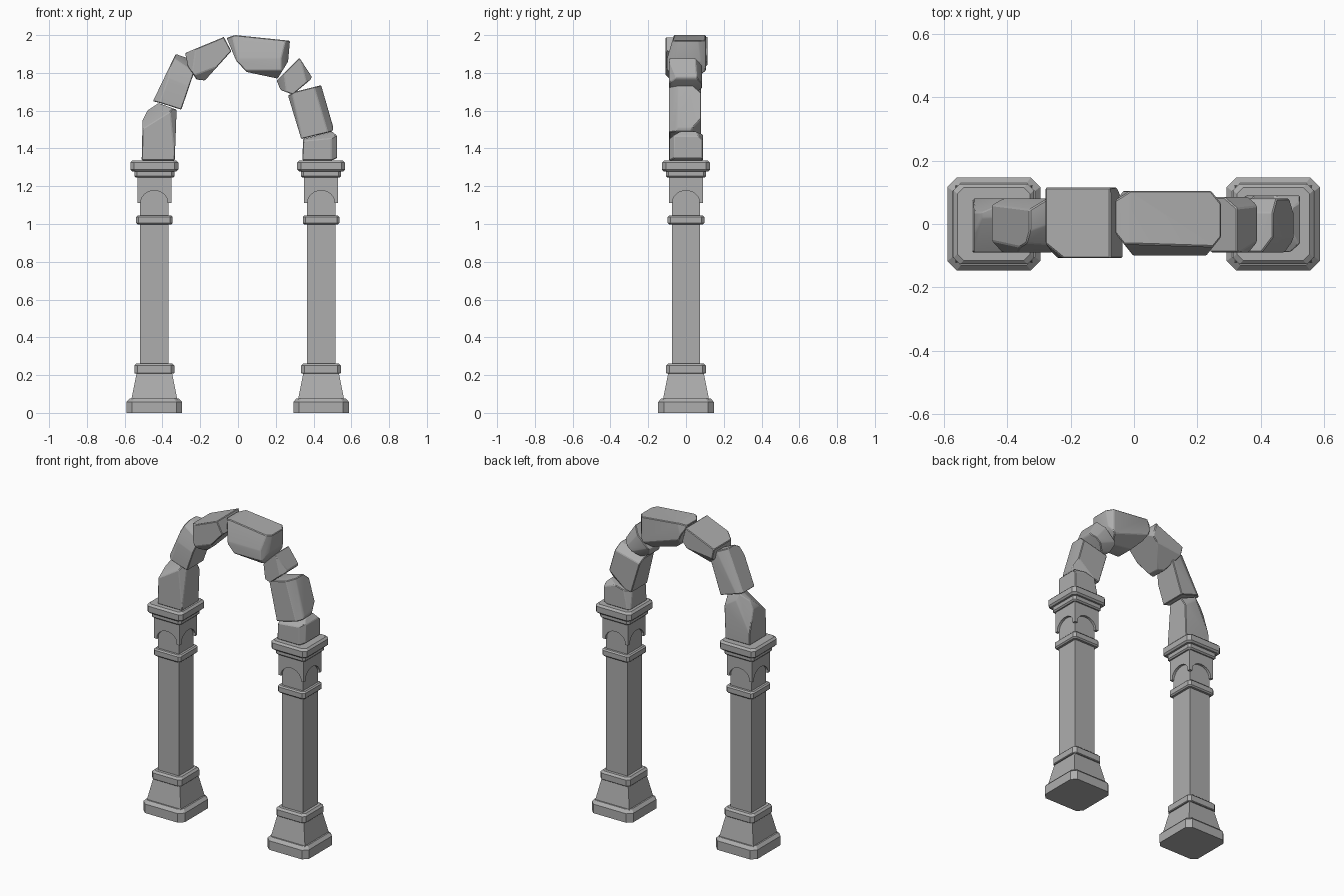
import bpy, bmesh
from math import pi, cos, sin
from mathutils import Vector, Matrix

cube = bpy.data.objects.get("Cube")
if cube:
    bpy.data.objects.remove(cube)

stone_grey = bpy.data.materials.new("stone_grey")
stone_grey.use_nodes = True
GREY = (0.42, 0.42, 0.42, 1)
stone_grey.diffuse_color = GREY
stone_grey.node_tree.nodes["Principled BSDF"].inputs["Base Color"].default_value = GREY


def finish(bm, name, smooth=False):
    bmesh.ops.recalc_face_normals(bm, faces=bm.faces)
    mesh = bpy.data.meshes.new(name)
    bm.to_mesh(mesh)
    bm.free()
    mesh.materials.append(stone_grey)
    obj = bpy.data.objects.new(name, mesh)
    bpy.context.collection.objects.link(obj)
    if smooth:
        bpy.ops.object.select_all(action='DESELECT')
        obj.select_set(True)
        bpy.context.view_layer.objects.active = obj
        bpy.ops.object.shade_smooth_by_angle(angle=pi / 9)
    return obj


def loft(name, x, rings):
    """Stack of square rings (half width, height, corner cut)."""
    bm = bmesh.new()
    loops = []
    for h, z, c in rings:
        k = h - c
        outline = [(k, -h), (h, -k), (h, k), (k, h), (-k, h), (-h, k), (-h, -k), (-k, -h)]
        loops.append([bm.verts.new((x + px, py, z)) for px, py in outline])
    for low, high in zip(loops, loops[1:]):
        for i in range(8):
            j = (i + 1) % 8
            bm.faces.new((low[i], low[j], high[j], high[i]))
    bm.faces.new(loops[0])
    bm.faces.new(loops[-1])
    bmesh.ops.remove_doubles(bm, verts=bm.verts, dist=0.0001)
    return finish(bm, name)


def band(name, x, half, z0, z1, cut, low=0.008, high=0.008):
    """Flat moulding with bevelled lower and upper edges."""
    return loft(name, x, [(half - low, z0, cut), (half, z0 + low, cut),
                          (half, z1 - high, cut), (half - high, z1, cut)])


def prism(bm, outline, y0, y1):
    """Extrude an x-z outline from y0 to y1."""
    face = bm.faces.new([bm.verts.new((x, y0, z)) for x, z in outline])
    new = bmesh.ops.extrude_face_region(bm, geom=[face])["geom"]
    verts = [v for v in new if isinstance(v, bmesh.types.BMVert)]
    bmesh.ops.translate(bm, verts=verts, vec=(0, y1 - y0, 0))
    return list(face.verts) + verts


def arcade(name, x, half=0.09, radius=0.073, z0=1.11, z1=1.255):
    """Capital block with a round arch on each of its four sides."""
    outline = [(-half, z1), (-half, z0)]
    outline += [(-radius * cos(pi * i / 12), z0 + 0.067 * sin(pi * i / 12)) for i in range(13)]
    outline += [(half, z0), (half, z1)]
    bm = bmesh.new()
    for side in range(4):
        verts = prism(bm, outline, -half, -0.07)
        bmesh.ops.rotate(bm, verts=verts, cent=(0, 0, 0), matrix=Matrix.Rotation(side * pi / 2, 3, 'Z'))
    bmesh.ops.translate(bm, verts=bm.verts, vec=(x, 0, 0))
    return finish(bm, name)


def stone(name, outline, y0, y1, chops):
    """Rough block: extruded outline with corners chopped by (direction, depth)."""
    bm = bmesh.new()
    prism(bm, outline, y0, y1)
    for direction, depth in chops:
        n = Vector(direction).normalized()
        reach = max(v.co.dot(n) for v in bm.verts) - depth
        geom = list(bm.verts) + list(bm.edges) + list(bm.faces)
        bmesh.ops.bisect_plane(bm, geom=geom, plane_co=n * reach, plane_no=n, clear_outer=True)
        bmesh.ops.holes_fill(bm, edges=[e for e in bm.edges if e.is_boundary])
    bmesh.ops.bevel(bm, geom=list(bm.edges), offset=0.004, segments=1, affect='EDGES')
    return finish(bm, name, True)


# Two matching columns
for side, cx in (("right", -0.443), ("left", 0.44)):
    loft(side + "_plinth", cx, [(0.147, 0, 0.03), (0.147, 0.058, 0.03), (0.13, 0.077, 0.026)])
    loft(side + "_flared_foot", cx, [(0.122, 0.07, 0), (0.093, 0.215, 0)])
    band(side + "_foot_collar", cx, 0.106, 0.208, 0.262, 0.018, 0.004, 0.012)
    loft(side + "_shaft", cx, [(0.075, 0.25, 0), (0.075, 1.25, 0)])
    band(side + "_neck_collar", cx, 0.097, 0.998, 1.045, 0.014)
    arcade(side + "_capital", cx)
    band(side + "_capital_step", cx, 0.106, 1.245, 1.285, 0.014)
    band(side + "_capital_slab", cx, 0.127, 1.278, 1.337, 0.02, 0.01, 0.012)

# Rough arch stones, from the right column over to the left one
stone("right_springer",
      [(-.51, 1.337), (-.505, 1.55), (-.48, 1.6), (-.42, 1.64), (-.325, 1.605), (-.335, 1.337)],
      -0.09, 0.08, [((-.5, -.6, .8), .06), ((1, -1, .1), .025), ((-.6, 1, .3), .035), ((.4, 1, .6), .03)])
stone("right_lower_stone",
      [(-.45, 1.65), (-.33, 1.9), (-.26, 1.875), (-.23, 1.81), (-.30, 1.605), (-.41, 1.64)],
      -0.09, 0.08, [((.1, -1, .25), .035), ((.5, -.6, .8), .03), ((-.8, -.8, .3), .025), ((-.5, 1, .3), .03)])
stone("right_upper_stone",
      [(-.28, 1.905), (-.075, 1.99), (-.035, 1.915), (-.175, 1.76), (-.22, 1.765), (-.265, 1.835)],
      -0.108, 0.115, [((-.7, -.8, .1), .035), ((.3, -1, -.8), .03), ((.1, .8, -.9), .07), ((.9, .5, .2), .02)])
stone("crown_stone",
      [(-.06, 1.985), (-.015, 2.0), (.275, 1.97), (.265, 1.86), (.21, 1.77), (.045, 1.805), (-.01, 1.865)],
      -0.1, 0.105, [((0, -1, .3), .035), ((0, -.8, -1), .035), ((-1, -.8, 0), .025),
                    ((1, -.8, 0), .03), ((1, .8, 0), .025), ((-.3, .8, -.9), .05), ((-.7, 1, .2), .025)])
stone("left_upper_stone",
      [(.205, 1.76), (.325, 1.88), (.39, 1.78), (.385, 1.765), (.29, 1.685), (.225, 1.71)],
      -0.09, 0.085, [((-.8, -.6, -.1), .035), ((.8, -.8, .2), .025), ((.5, 1, .4), .03), ((-.3, 1, -.7), .03)])
stone("left_lower_stone",
      [(.265, 1.68), (.3, 1.7), (.44, 1.735), (.505, 1.51), (.5, 1.49), (.335, 1.45)],
      -0.09, 0.08, [((1, -.8, .3), .03), ((.5, .8, -.6), .04), ((-.9, -.6, -.2), .02), ((-.2, .8, .8), .03)])
stone("left_springer",
      [(.34, 1.337), (.345, 1.45), (.5, 1.49), (.525, 1.465), (.525, 1.35), (.5, 1.337)],
      -0.088, 0.09, [((-.1, -.6, 1), .03), ((-.9, .8, .2), .025), ((.8, -.9, 0), .02), ((.3, .8, .8), .025)])
